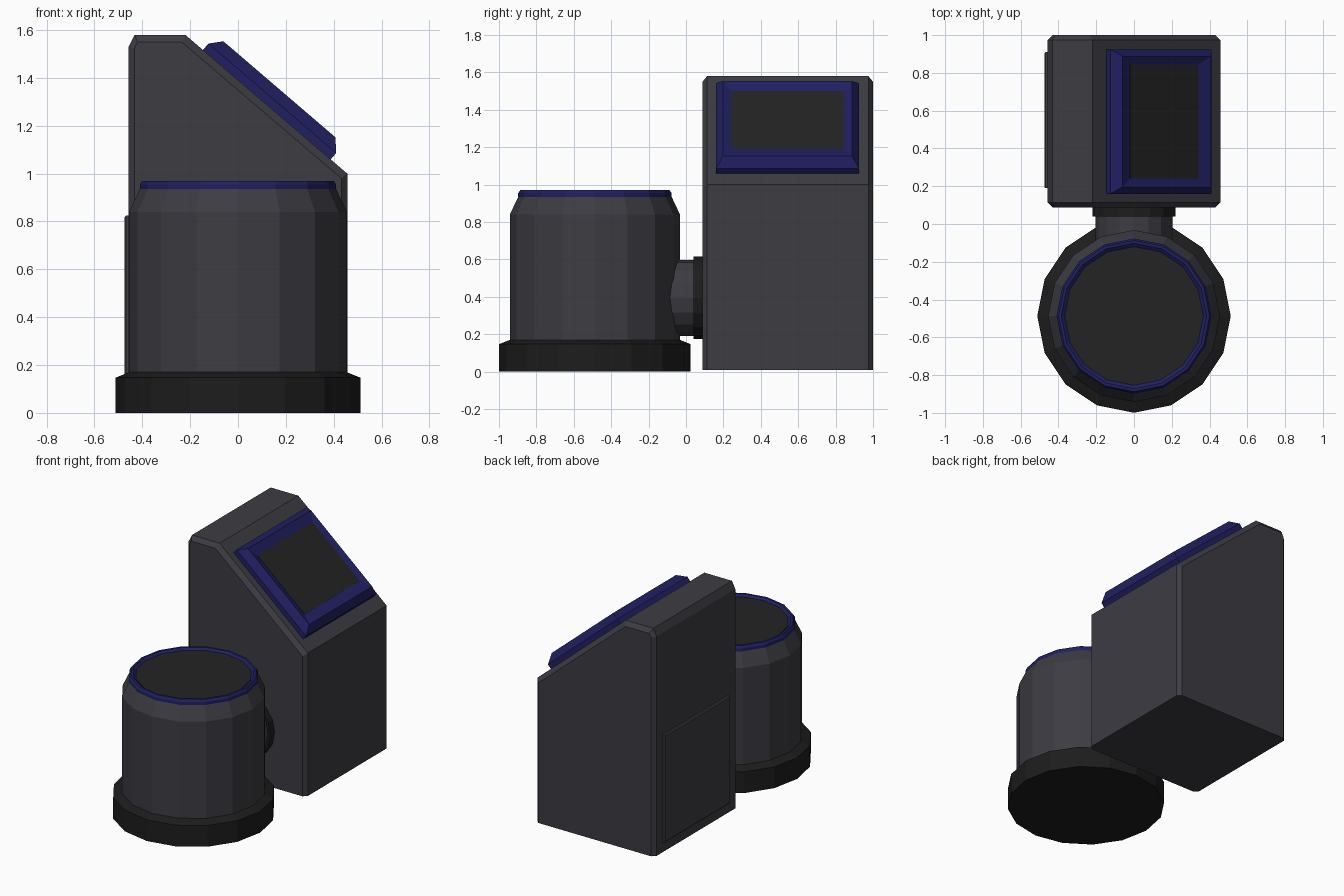
import bpy, bmesh
from math import pi, sin, cos
from mathutils import Vector, Matrix

if "Cube" in bpy.data.objects:
    bpy.data.objects.remove(bpy.data.objects["Cube"])


def material(name, rgb):
    m = bpy.data.materials.new(name)
    m.diffuse_color = (*rgb, 1)
    m.use_nodes = True
    m.node_tree.nodes["Principled BSDF"].inputs["Base Color"].default_value = m.diffuse_color
    return m


GREY = material("dark_grey", (0.045, 0.045, 0.055))
BLACK = material("black", (0.012, 0.012, 0.012))
BLUE = material("blue", (0.014, 0.014, 0.12))
SCREEN = material("screen", (0.017, 0.017, 0.017))


def loft(name, loops, mat, matrix=Matrix()):
    """Skin between equal-length loops of points and cap both ends."""
    bm = bmesh.new()
    rings = [[bm.verts.new(p) for p in loop] for loop in loops]
    n = len(rings[0])
    for a, b in zip(rings, rings[1:]):
        for i in range(n):
            j = (i + 1) % n
            bm.faces.new((a[i], a[j], b[j], b[i]))
    bm.faces.new(rings[0][::-1])
    bm.faces.new(rings[-1])
    bmesh.ops.recalc_face_normals(bm, faces=bm.faces)
    mesh = bpy.data.meshes.new(name)
    bm.to_mesh(mesh)
    bm.free()
    mesh.materials.append(mat)
    ob = bpy.data.objects.new(name, mesh)
    ob.matrix_world = matrix
    bpy.context.collection.objects.link(ob)
    return ob


def turned(name, profile, mat, matrix, sides=16):
    """Faceted solid of revolution from (radius, height) pairs."""
    return loft(name, [[(r * cos(2 * pi * i / sides), r * sin(2 * pi * i / sides), z)
                        for i in range(sides)] for r, z in profile], mat, matrix)


def rect(u0, u1, y0, y1, v):
    return [(u0, y0, v), (u1, y0, v), (u1, y1, v), (u0, y1, v)]


# Round drum: foot, body, blue rim and recessed lid
drum = Matrix.Translation((0, -0.487, 0))
turned("drum_foot", [(0.512, 0), (0.512, 0.147), (0.455, 0.17)], BLACK, drum)
turned("drum_body", [(0.455, 0.16), (0.455, 0.84), (0.41, 0.935)], GREY, drum)
turned("drum_rim", [(0.41, 0.925), (0.41, 0.955), (0.40, 0.97), (0.385, 0.97),
                    (0.367, 0.955)], BLUE, drum)
turned("drum_lid", [(0.367, 0.94), (0.367, 0.957)], SCREEN, drum)

# Horizontal pipe and collar joining drum to cabinet
pipe = Matrix.Translation((0, 0, 0.395)) @ Matrix.Rotation(-pi / 2, 4, 'X')
turned("pipe", [(0.203, -0.12), (0.203, 0.06)], GREY, pipe)
turned("pipe_collar", [(0.22, 0.04), (0.22, 0.1)], BLACK, pipe)

# Sloped cabinet with chamfered front and back outlines
outer = [(-0.457, 0.01), (0.457, 0.01), (0.457, 1.0), (-0.22, 1.58), (-0.432, 1.58), (-0.457, 1.53)]
inner = [(-0.432, 0.01), (0.432, 0.01), (0.432, 0.98), (-0.235, 1.55), (-0.42, 1.55), (-0.432, 1.525)]
loft("cabinet", [[(x, y, z) for x, z in prof] for prof, y in
                 ((inner, 0.088), (outer, 0.113), (outer, 0.975), (inner, 1.0))], GREY)

# Service door on the left side
door = Matrix(((0, 0, -1, 0), (0, 1, 0, 0), (1, 0, 0, 0), (0, 0, 0, 1)))
loft("service_door", [rect(0.08, 0.825, 0.19, 0.91, 0.45), rect(0.08, 0.825, 0.19, 0.91, 0.468),
                      rect(0.087, 0.818, 0.197, 0.903, 0.475)], GREY, door)

# Display frame and screen lying on the slope (local x runs down the slope)
down = Vector((0.677, 0, -0.58)).normalized()
normal = Vector((-down.z, 0, down.x))
slope = Matrix((down, (0, 1, 0), normal)).transposed().to_4x4()
slope.translation = (-0.22, 0, 1.58)
loft("display_frame", [rect(0.097, 0.80, 0.16, 0.925, -0.01), rect(0.097, 0.80, 0.16, 0.925, 0.035),
                       rect(0.138, 0.755, 0.197, 0.888, 0.083),
                       rect(0.204, 0.68, 0.24, 0.845, 0.068)], BLUE, slope)
loft("display_screen", [rect(0.204, 0.68, 0.24, 0.845, 0.06),
                        rect(0.204, 0.68, 0.24, 0.845, 0.07)], SCREEN, slope)
